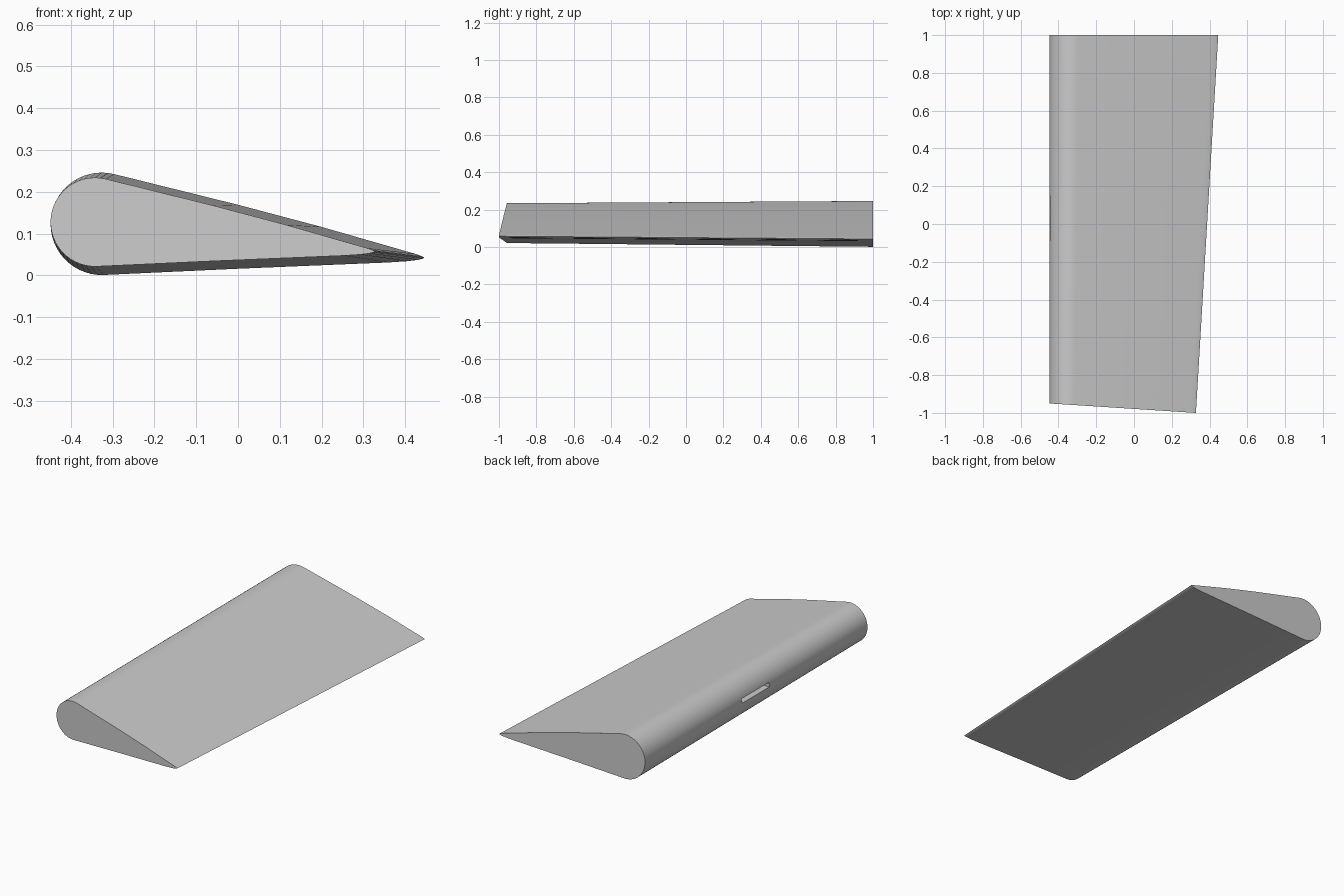
import bpy, bmesh, math

if "Cube" in bpy.data.objects:
    bpy.data.objects.remove(bpy.data.objects["Cube"], do_unlink=True)

grey = bpy.data.materials.new("light grey")
grey.use_nodes = True
colour = (0.6, 0.6, 0.6, 1)
grey.diffuse_color = colour
grey.node_tree.nodes["Principled BSDF"].inputs["Base Color"].default_value = colour

NOSE_X, NOSE_Z, NOSE_R = -0.326, 0.1235, 0.1225


def root_profile():
    """Teardrop section: big round nose, gently bowed top, sharp rounded tail."""
    pts = []
    steps = 28
    for i in range(steps + 1):
        a = math.radians(76 + (272 - 76) * i / steps)
        pts.append((NOSE_X + NOSE_R * math.cos(a), NOSE_Z + NOSE_R * math.sin(a)))
    pts += [(0.0, 0.016), (0.36, 0.031), (0.405, 0.034), (0.43, 0.037), (0.442, 0.04),
            (0.446, 0.043), (0.44, 0.046), (0.425, 0.0515), (0.4, 0.0585),
            (0.2, 0.116), (0.0, 0.169)]
    return pts


def tip_point(x, z, scale=0.868):
    """Section shrunk toward the leading edge, on a slightly slanted end plane."""
    x = -0.4485 + (x + 0.4485) * scale
    return x, -0.95 - 0.05 * (x + 0.4485) / 0.775, 0.155 + (z - 0.155) * scale


# Wing: loft from root section to tip section
bm = bmesh.new()
section = root_profile()
root = [bm.verts.new((x, 1, z)) for x, z in section]
tip = [bm.verts.new(tip_point(x, z)) for x, z in section]
for i in range(len(section)):
    j = (i + 1) % len(section)
    bm.faces.new((root[i], root[j], tip[j], tip[i]))
bm.faces.new(root)
bm.faces.new(tip)
bmesh.ops.recalc_face_normals(bm, faces=bm.faces)
mesh = bpy.data.meshes.new("wing")
bm.to_mesh(mesh)
bm.free()
mesh.materials.append(grey)
wing = bpy.data.objects.new("wing", mesh)
bpy.context.collection.objects.link(wing)

# Narrow slot in the middle of the leading edge
bpy.ops.mesh.primitive_cube_add(size=1, location=(-0.45, 0.03, 0.138))
cutter = bpy.context.object
cutter.name = "slot_cutter"
cutter.scale = (0.07, 0.24, 0.024)
cutter.data.materials.append(grey)
cutter.hide_render = True
cutter.hide_set(True)
cutter.display_type = "WIRE"
cut = wing.modifiers.new("slot", "BOOLEAN")
cut.operation = "DIFFERENCE"
cut.solver = "EXACT"
cut.object = cutter

# Smooth nose with crisp end caps and slot
bpy.ops.object.select_all(action="DESELECT")
wing.select_set(True)
bpy.context.view_layer.objects.active = wing
bpy.ops.object.modifier_apply(modifier="slot")
bpy.data.objects.remove(cutter, do_unlink=True)
bpy.ops.object.shade_smooth_by_angle(angle=math.radians(30))
